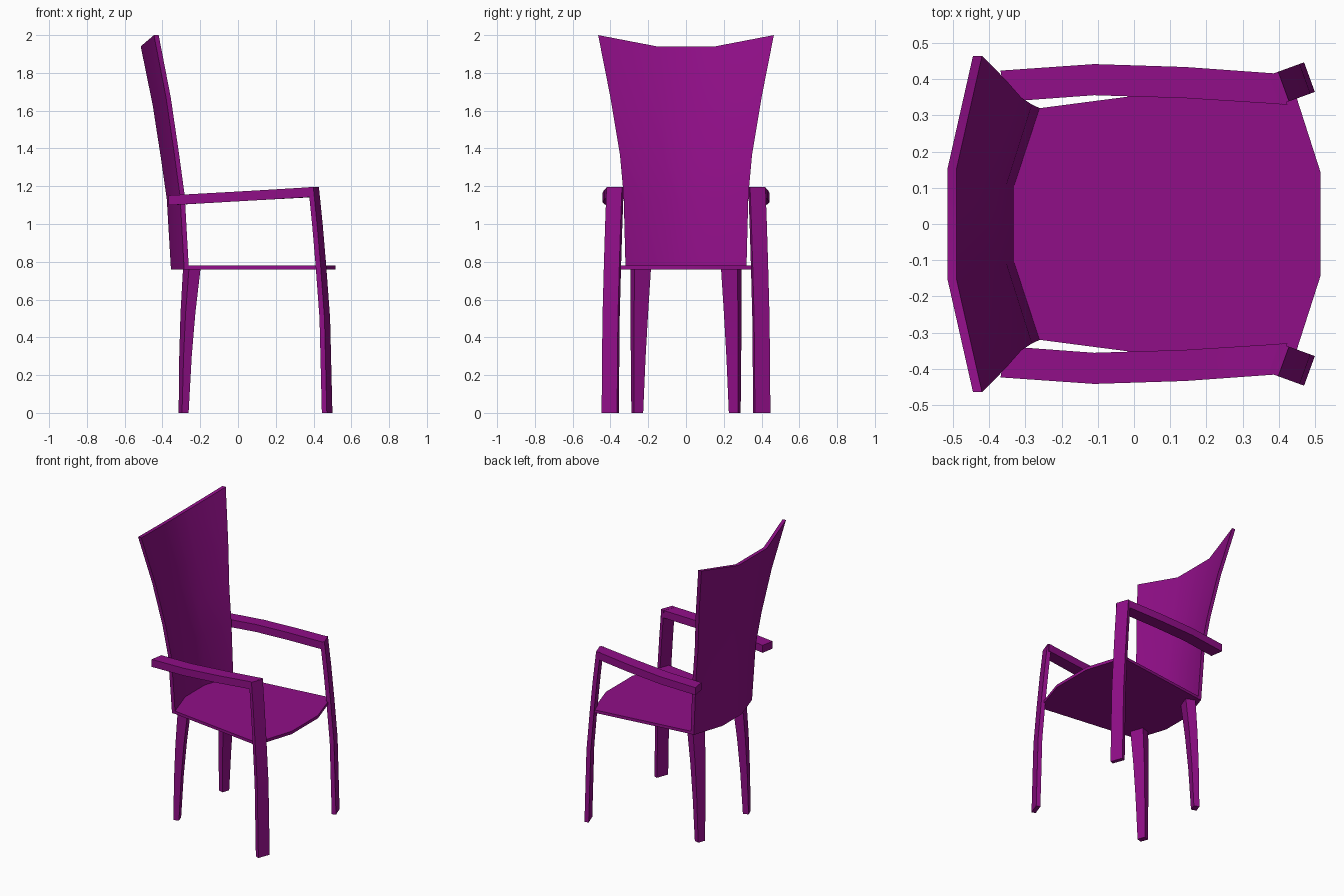
import bpy
import bmesh
from math import cos, sin, radians
from mathutils import Vector

cube = bpy.data.objects.get("Cube")
if cube:
    bpy.data.objects.remove(cube, do_unlink=True)

# One colour for the whole chair
purple = bpy.data.materials.new("purple")
purple.use_nodes = True
purple.diffuse_color = (0.28, 0.0045, 0.245, 1)
purple.node_tree.nodes["Principled BSDF"].inputs["Base Color"].default_value = purple.diffuse_color


def loft(name, rings, mirrored=False):
    """Skin a list of matching rings, cap both ends with quads."""
    bm = bmesh.new()
    loops = [[bm.verts.new(p) for p in ring] for ring in rings]
    n = len(loops[0])
    for a, b in zip(loops, loops[1:]):
        for i in range(n):
            j = (i + 1) % n
            bm.faces.new((a[i], a[j], b[j], b[i]))
    for cap in (loops[0], loops[-1]):
        for i in range(n // 2 - 1):
            bm.faces.new((cap[i], cap[i + 1], cap[n - 2 - i], cap[n - 1 - i]))
    bmesh.ops.recalc_face_normals(bm, faces=bm.faces)
    mesh = bpy.data.meshes.new(name)
    bm.to_mesh(mesh)
    bm.free()
    mesh.materials.append(purple)
    obj = bpy.data.objects.new(name, mesh)
    bpy.context.collection.objects.link(obj)
    bpy.ops.object.select_all(action="DESELECT")
    obj.select_set(True)
    bpy.context.view_layer.objects.active = obj
    bpy.ops.object.shade_smooth_by_angle(angle=radians(30))
    if mirrored:
        mod = obj.modifiers.new("Mirror", "MIRROR")
        mod.use_axis = (False, True, False)
    return obj


def turned_rect(x, y, z, depth, width, angle):
    """Level rectangle centred on x, y with its depth axis turned by angle."""
    u = Vector((cos(angle), sin(angle), 0)) * depth / 2
    v = Vector((-sin(angle), cos(angle), 0)) * width / 2
    c = Vector((x, y, z))
    return [c + u + v, c + u - v, c - u - v, c - u + v]


# Seat: thin flat panel, bowed at front and back
half = [(0.515, 0.145), (0.43, 0.41), (-0.262, 0.32), (-0.332, 0.11)]
outline = half + [(x, -y) for x, y in reversed(half)]
loft("seat", [[(x, y, z) for x, y in outline] for z in (0.76, 0.78)])

# Backrest: three-sided curved shell, flaring and leaning back with height
rows = []
for z, y, x in [(0.76, 0.32, -0.26), (1.15, 0.33, -0.282), (1.37, 0.35, -0.312),
                (1.67, 0.40, -0.356), (2.0, 0.465, -0.42)]:
    mid_z = 0.76 + (z - 0.76) * 0.952
    front = [(x, y, z), (x - 0.07, y / 3, mid_z), (x - 0.07, -y / 3, mid_z), (x, -y, z)]
    rows.append(front + [(px - 0.025, py, pz) for px, py, pz in reversed(front)])
loft("backrest", rows)

# Front legs: flat curved posts rising to the armrests
turn = radians(20)
posts = []
for z, lean in [(0, 0), (0.5, 0.013), (0.78, 0.035), (0.99, 0.054), (1.195, 0.076)]:
    inset = lean + 0.014
    posts.append(turned_rect(0.485 - inset * cos(turn), 0.406 - inset * sin(turn),
                             z, 0.028, 0.087, turn))
loft("front_legs", posts, mirrored=True)

# Rear legs: tapered, splaying outward toward the floor
turn = radians(-20)
rear = []
for z, x, y, depth, width in [(0, -0.288, 0.258, 0.037, 0.053), (0.3, -0.278, 0.253, 0.046, 0.067),
                              (0.53, -0.265, 0.247, 0.055, 0.079), (0.76, -0.245, 0.24, 0.065, 0.092)]:
    rear.append(turned_rect(x, y, z, depth, width, turn))
loft("rear_legs", rear, mirrored=True)

# Armrests: bowed rails sloping down toward the back
rails = []
for x, y, skew in [(0.408, 0.373, 0.016), (0.14, 0.391, 0), (-0.11, 0.399, 0), (-0.362, 0.381, 0.007)]:
    top = 1.172 + 0.057 * x
    rails.append([(x - skew, y + 0.043, top), (x + skew, y - 0.043, top),
                  (x + skew, y - 0.043, top - 0.052), (x - skew, y + 0.043, top - 0.052)])
loft("armrests", rails, mirrored=True)
